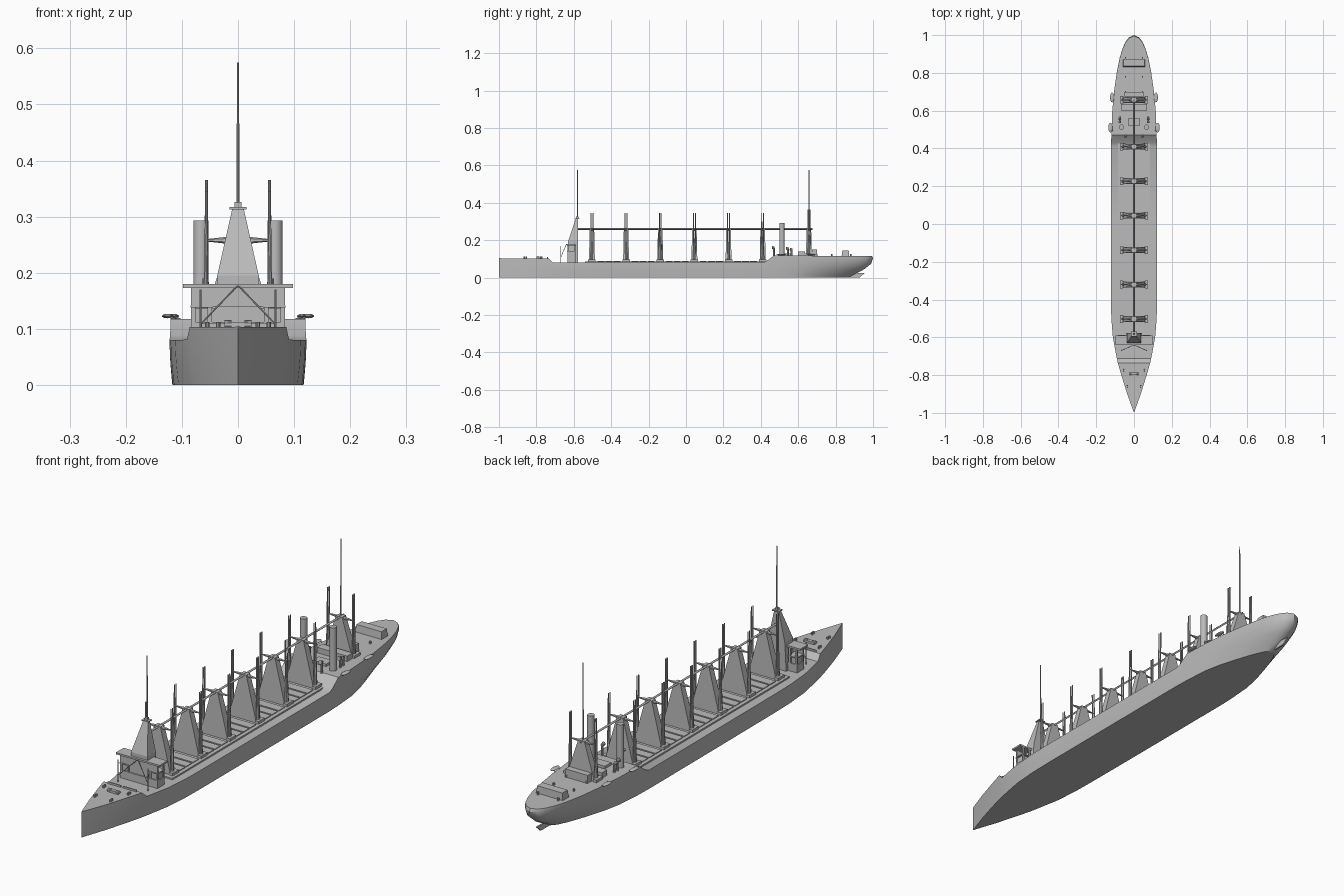
import bpy, bmesh, math
from mathutils import Vector

old = bpy.data.objects.get("Cube")
if old:
    bpy.data.objects.remove(old)

grey = bpy.data.materials.new("ship grey")
grey.use_nodes = True
grey.diffuse_color = (0.5, 0.5, 0.5, 1)
grey.node_tree.nodes["Principled BSDF"].inputs["Base Color"].default_value = (0.5, 0.5, 0.5, 1)


def finish(name, bm, smooth=False):
    bmesh.ops.recalc_face_normals(bm, faces=bm.faces)
    mesh = bpy.data.meshes.new(name)
    bm.to_mesh(mesh)
    bm.free()
    mesh.materials.append(grey)
    ob = bpy.data.objects.new(name, mesh)
    bpy.context.collection.objects.link(ob)
    if smooth:
        bpy.ops.object.select_all(action='DESELECT')
        ob.select_set(True)
        bpy.context.view_layer.objects.active = ob
        bpy.ops.object.shade_smooth_by_angle(angle=math.radians(35))
    return ob


def taper(name, bottom, top):
    """Block between two rectangles, each (x0, x1, y0, y1, z)."""
    bm = bmesh.new()
    rings = []
    for x0, x1, y0, y1, z in (bottom, top):
        rings.append([bm.verts.new(p) for p in ((x0, y0, z), (x1, y0, z), (x1, y1, z), (x0, y1, z))])
    lo, hi = rings
    bm.faces.new(lo)
    bm.faces.new(hi)
    for i in range(4):
        j = (i + 1) % 4
        bm.faces.new((lo[i], lo[j], hi[j], hi[i]))
    return finish(name, bm)


def box(name, x0, x1, y0, y1, z0, z1):
    return taper(name, (x0, x1, y0, y1, z0), (x0, x1, y0, y1, z1))


def rod(name, a, b, r, r2=None, sides=10):
    a, b = Vector(a), Vector(b)
    bm = bmesh.new()
    bmesh.ops.create_cone(bm, cap_ends=True, segments=sides, radius1=r,
                          radius2=r if r2 is None else r2, depth=(b - a).length)
    bm.transform((b - a).to_track_quat('Z', 'Y').to_matrix().to_4x4())
    bmesh.ops.translate(bm, verts=bm.verts, vec=(a + b) / 2)
    return finish(name, bm, True)


def sides(label):
    return ((-1, "right_" + label), (1, "left_" + label))


# Hull: stations of (y, deck half width, bottom half width, deck height)
stations = [(-1, 0, 0, .104), (-.9, .036, .034, .103), (-.8, .067, .063, .103), (-.735, .086, .08, .103),
            (-.712, .091, .085, .081), (-.6, .112, .106, .08), (-.5, .12, .114, .08), (-.4, .122, .116, .08),
            (0, .122, .117, .08), (.41, .122, .117, .08), (.43, .121, .116, .088), (.47, .12, .115, .118),
            (.6, .115, .107, .118), (.7, .106, .092, .117), (.8, .092, .07, .116), (.88, .076, .05, .116),
            (.93, .061, .035, .116), (.965, .045, .022, .116), (.988, .027, .012, .116), (1, 0, 0, .116)]
levels = [(0, .87), (.15, .9), (.4, .955), (.65, .99), (.9, 1), (1, .995)]
bm = bmesh.new()
grid = []
for f, stern in levels:
    row = []
    for y, wide, narrow, top in stations:
        yy = y if y < .5 else .5 + (y - .5) * (stern - .5) / .5
        w = narrow + (wide - narrow) * math.sin(f * math.pi / 2)
        z = f * top
        row.append((bm.verts.new((-w, yy, z)), bm.verts.new((w, yy, z))))
    grid.append(row)
for a, b in zip(grid, grid[1:]):
    for i in range(len(stations) - 1):
        for s in (0, 1):
            bm.faces.new((a[i][s], a[i + 1][s], b[i + 1][s], b[i][s]))
for row in (grid[0], grid[-1]):
    for p, q in zip(row, row[1:]):
        bm.faces.new((p[0], p[1], q[1], q[0]))
bmesh.ops.remove_doubles(bm, verts=bm.verts, dist=.0001)
bmesh.ops.dissolve_degenerate(bm, edges=bm.edges, dist=.0001)
finish("hull", bm, True)

# Rudder below the counter
taper("rudder", (-.003, .003, .85, .93, .002), (-.003, .003, .86, .955, .025))

# Cargo trunk and hatches between the towers
box("trunk_deck", -.085, .085, -.54, .44, .075, .086)
towers = [-.503 + .1826 * i for i in range(6)]
for i in range(5):
    for k in range(3):
        y = towers[i] + .03 + k * .043
        box(f"hatch_{i}_{k}", -.07, .07, y, y + .036, .085, .089)


# Cargo towers: tapered frame, cross arms and paired posts
def tower(tag, y, base, post_top):
    taper("tower_" + tag, (-.062, .062, y - .016, y + .016, base), (-.014, .014, y - .012, y + .012, .265))
    for s, label in sides(tag):
        rod("cross_arm_" + label, (s * .012, y, .258), (s * .057, y, .258), .007, .002, 6)
        for d in (-.005, .005):
            rod(f"post_{label}_{d > 0}", (s * .058, y + d, base), (s * .056, y + d, post_top), .0035, .0025, 8)
        rod("post_foot_" + label, (s * .058, y, base), (s * .058, y, .19), .008, .006)
        box("winch_" + label, s * .066 - .008, s * .066 + .008, y - .02, y + .02, base, base + .012)


for i, y in enumerate(towers):
    tower(str(i), y, .085, .345)
tower("aft", .657, .116, .365)
rod("aft_mast", (0, .657, .26), (0, .657, .575), .0028, .002)
rod("top_walkway", (0, -.58, .261), (0, .675, .261), .005, None, 4)

# Fore mast with a sloping front
taper("fore_mast_base", (-.043, .043, -.63, -.578, .08), (-.037, .037, -.63, -.578, .195))
taper("fore_mast_tower", (-.037, .037, -.63, -.578, .195), (-.01, .01, -.59, -.578, .315))
box("lookout_platform", -.015, .015, -.595, -.57, .313, .317)
box("lookout", -.006, .006, -.588, -.576, .317, .326)
rod("fore_mast_pole", (0, -.58, .32), (0, -.58, .575), .0028, .002)

# Bridge: roof slab, front panel, wings on legs and stacked side floors
box("bridge_roof", -.098, .098, -.64, -.59, .173, .18)
box("bridge_front", -.084, .084, -.634, -.628, .14, .175)
box("bridge_base", -.084, .084, -.634, -.59, .08, .112)
for s, label in sides("bridge"):
    for y in (-.63, -.592):
        for x in (.08, .05):
            box(f"leg_{label}_{y}_{x}", s * x - .004, s * x + .004, y - .003, y + .003, .08, .175)
    box("floor_" + label, s * .065 - .02, s * .065 + .02, -.636, -.588, .138, .142)
    box("cabin_" + label, s * .055 - .025, s * .055 + .025, -.628, -.595, .11, .137)
    rod("boom_post_" + label, (s * .067, -.67, .08), (s * .067, -.67, .17), .002)
    rod("boom_" + label, (0, -.64, .178), (s * .067, -.67, .108), .0015)

# Forecastle fittings
box("windlass", -.018, .018, -.8, -.785, .102, .112)
for s, label in sides("fore"):
    rod("windlass_drum_" + label, (s * .012, -.793, .108), (s * .024, -.793, .108), .008)
    box("breakwater_" + label, s * .035 - .03, s * .035 + .03, -.742, -.737, .102, .11)
    for i, y in enumerate((-.865, -.855, -.78, -.77)):
        x = s * (.035 if i < 2 else .055)
        rod(f"bollard_{label}_{i}", (x, y, .1), (x, y, .112), .004)

# Funnels, ventilators, lifeboats and poop rails
for s, label in sides("poop"):
    rod("funnel_" + label, (s * .066, .513, .11), (s * .066, .513, .293), .0135, None, 20)
    for i, (y, h) in enumerate(((.47, .16), (.545, .155), (.565, .15))):
        x = s * (.045 if i == 0 else .075)
        rod(f"ventilator_{label}_{i}", (x, y, .115), (x, y, h), .005)
        rod(f"cowl_{label}_{i}", (x, y + .004, h), (x, y - .01, h + .002), .005, .008)
    for i, (x, y) in enumerate(((.125, .51), (.116, .67))):
        bm = bmesh.new()
        bmesh.ops.create_uvsphere(bm, u_segments=14, v_segments=8, radius=1)
        bmesh.ops.scale(bm, verts=bm.verts, vec=(.011, .026, .004))
        bmesh.ops.translate(bm, verts=bm.verts, vec=(s * x, y, .123))
        finish(f"lifeboat_{label}_{i}", bm, True)
        for d in (-.015, .015):
            rod(f"davit_{label}_{i}_{d > 0}", (s * (x - .02), y + d, .113), (s * x, y + d, .123), .002)
    for i, y in enumerate((.7, .78, .88)):
        x = s * .045
        rod(f"aft_bollard_{label}_{i}", (x, y, .112), (x, y, .126), .004)

# Poop deckhouses
box("engine_house", -.068, .068, .6, .635, .115, .14)
box("engine_skylight", -.03, .03, .52, .56, .115, .128)
box("mast_house", -.05, .05, .675, .7, .115, .15)
taper("stern_house", (-.06, .06, .832, .872, .112), (-.056, .056, .836, .87, .145))
